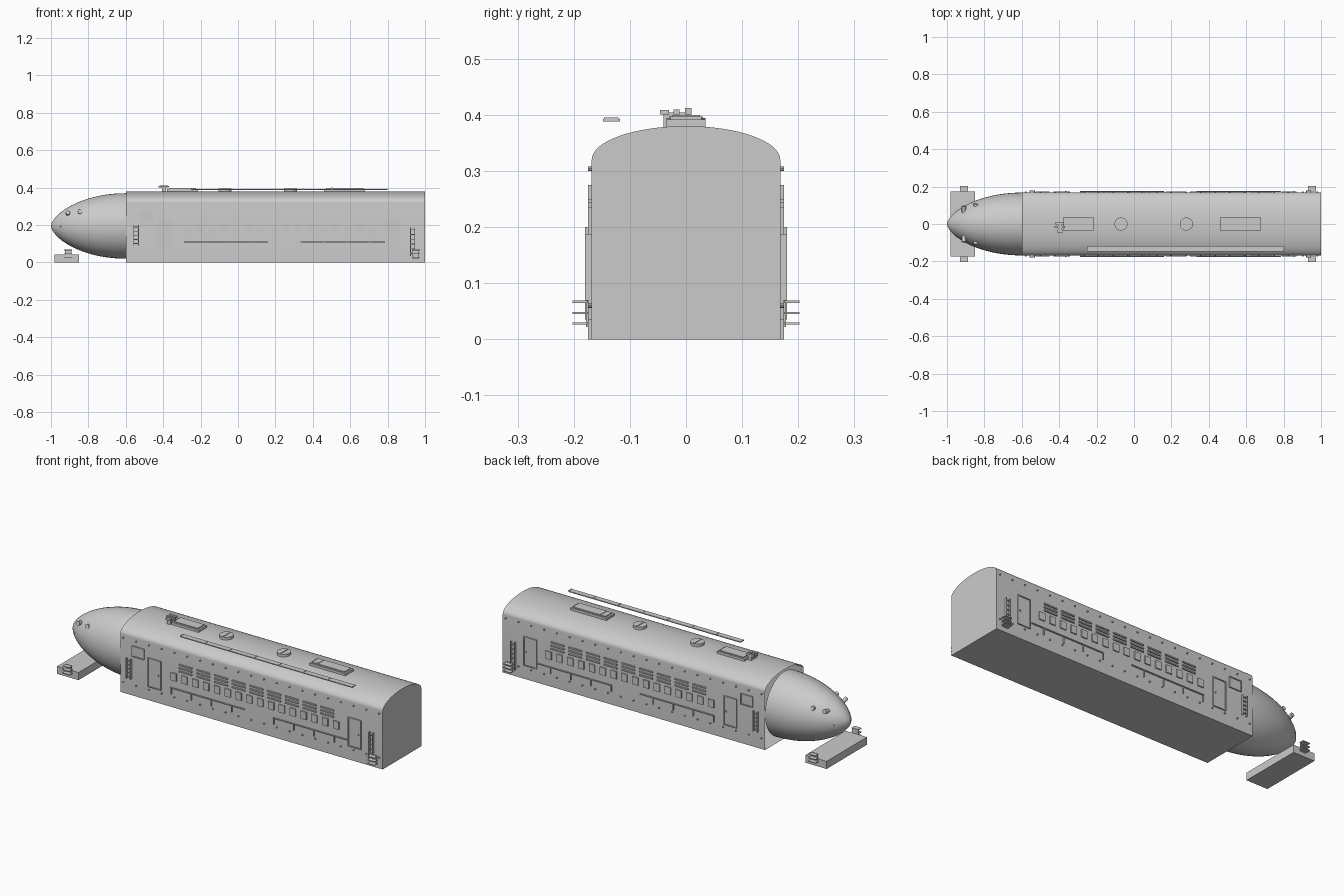
import bpy, bmesh, math
from mathutils import Matrix, Vector

if "Cube" in bpy.data.objects:
    bpy.data.objects.remove(bpy.data.objects["Cube"])

grey = bpy.data.materials.new("plain grey")
grey.diffuse_color = (0.6, 0.6, 0.6, 1)
grey.use_nodes = True
grey.node_tree.nodes["Principled BSDF"].inputs["Base Color"].default_value = grey.diffuse_color
W = 0.168          # half width of the body
SIDES = (-1, 1)


def finish(name, bm, smooth=False):
    bmesh.ops.recalc_face_normals(bm, faces=bm.faces)
    me = bpy.data.meshes.new(name)
    bm.to_mesh(me)
    bm.free()
    me.materials.append(grey)
    ob = bpy.data.objects.new(name, me)
    bpy.context.collection.objects.link(ob)
    if smooth:
        bpy.ops.object.select_all(action='DESELECT')
        ob.select_set(True)
        bpy.context.view_layer.objects.active = ob
        bpy.ops.object.shade_smooth_by_angle(angle=math.radians(35))
    return ob


def boxes(name, spans):
    """Each span is x0, x1, y0, y1, z0, z1."""
    bm = bmesh.new()
    for x0, x1, y0, y1, z0, z1 in spans:
        m = Matrix.Translation(((x0 + x1) / 2, (y0 + y1) / 2, (z0 + z1) / 2))
        m = m @ Matrix.Diagonal((x1 - x0, abs(y1 - y0), z1 - z0, 1))
        bmesh.ops.create_cube(bm, size=1, matrix=m)
    return finish(name, bm)


def side_boxes(name, spans):
    """x0, x1, z0, z1, inner and outer distance from the wall, on both sides."""
    boxes(name, [(x0, x1, s * (W + a), s * (W + b), z0, z1)
                 for s in SIDES for x0, x1, z0, z1, a, b in spans])


def cylinders(name, items, segs=16):
    """Each item is centre, axis, radius, length."""
    bm = bmesh.new()
    for c, axis, r, length in items:
        rot = Vector((0, 0, 1)).rotation_difference(Vector(axis)).to_matrix().to_4x4()
        bmesh.ops.create_cone(bm, cap_ends=True, segments=segs, radius1=r, radius2=r,
                              depth=length, matrix=Matrix.Translation(c) @ rot)
    return finish(name, bm, True)


# Body: arched section swept along x, open where the nose enters
section = [(-W, 0)]
for i in range(33):
    a = math.pi * (1 - i / 32)
    section.append((W * math.cos(a), 0.32 + 0.06 * math.sin(a)))
section.append((W, 0))
bm = bmesh.new()
front = [bm.verts.new((-0.6, y, z)) for y, z in section]
back = [bm.verts.new((1, y, z)) for y, z in section]
n = len(section)
for i in range(n):
    j = (i + 1) % n
    bm.faces.new((front[i], front[j], back[j], back[i]))
bm.faces.new(back)
finish("body", bm, True)


# Nose: pointed bullet shape
def nose_scale(t):
    return (1 - (1 - t) ** 2) ** 0.62


bm = bmesh.new()
segs, steps = 48, 20
tip = bm.verts.new((-1, 0, 0.195))
prev = None
for k in range(1, steps + 1):
    t = (k / steps) ** 1.6
    f = nose_scale(t)
    ring = [bm.verts.new((-1 + 0.4 * t, W * f * math.cos(math.tau * i / segs),
                          0.195 + 0.175 * f * math.sin(math.tau * i / segs)))
            for i in range(segs)]
    for i in range(segs):
        j = (i + 1) % segs
        if prev:
            bm.faces.new((prev[i], prev[j], ring[j], ring[i]))
        else:
            bm.faces.new((tip, ring[j], ring[i]))
    prev = ring
bm.faces.new(prev)
finish("nose", bm, True)

# Lamps on the nose
lamps = []
for s in SIDES:
    lamps.append(((-0.91, s * 0.078, 0.262), (0, s, 0.25), 0.011, 0.036))
    lamps.append(((-0.845, s * 0.092, 0.268), (0, s, 0.25), 0.012, 0.036))
    lamps.append(((-0.945, s * 0.06, 0.192), (0, s, 0), 0.006, 0.02))
cylinders("nose_lamps", lamps)

# Front platform
boxes("front_platform", [(-0.98, -0.85, -0.175, 0.175, 0, 0.042)])

# Steps at both ends
steps_list = []
for x0 in (-0.93, 0.93):
    for z in (0.028, 0.047, 0.067):
        steps_list.append((x0, x0 + 0.043, z - 0.002, z + 0.002, 0.007, 0.034))
    steps_list.append((x0 + 0.004, x0 + 0.039, 0.022, 0.07, 0.006, 0.01))
side_boxes("boarding_steps", steps_list)


# Ladders
def ladder(x0, x1, z0, z1, rungs):
    out = [(x - 0.002, x + 0.002, z0, z1, 0, 0.012) for x in (x0, x1)]
    for i in range(rungs):
        z = z0 + (z1 - z0) * (i + 0.5) / rungs
        out.append((x0, x1, z - 0.002, z + 0.002, 0.006, 0.011))
    return out


side_boxes("ladders", ladder(-0.558, -0.532, 0.09, 0.2, 5) + ladder(0.922, 0.945, 0.035, 0.188, 6))

# Handrails with posts
rails = []
for x0 in (-0.29, 0.335):
    rails.append((x0, x0 + 0.45, 0.106, 0.111, 0.003, 0.009))
    for i in range(4):
        x = x0 + 0.002 + 0.123 * i
        rails.append((x - 0.002, x + 0.002, 0.072, 0.108, 0, 0.007))
side_boxes("handrails", rails)

# Doors and end windows: frame strips around a thin panel
frames, panels, knobs = [], [], []
for x0, x1, z0, z1 in ((-0.43, -0.35, 0.075, 0.235), (0.79, 0.87, 0.075, 0.235),
                       (-0.527, -0.452, 0.215, 0.275)):
    w = 0.005
    frames += [(x0, x0 + w, z0, z1, 0, 0.007), (x1 - w, x1, z0, z1, 0, 0.007),
               (x0, x1, z0, z0 + w, 0, 0.007), (x0, x1, z1 - w, z1, 0, 0.007)]
    panels.append((x0, x1, z0, z1, 0, 0.003))
    if z0 < 0.1:
        knobs.append((x1 - 0.018, x1 - 0.012, 0.148, 0.156, 0, 0.008))
side_boxes("door_frames", frames)
side_boxes("door_panels", panels)
side_boxes("door_handles", knobs)

# Row of small windows and louvre slats above
side_boxes("windows", [(-0.29 + 0.066 * i, -0.255 + 0.066 * i, 0.15, 0.192, 0, 0.006)
                       for i in range(16)])
side_boxes("louvres", [(-0.24 + 0.108 * i, -0.16 + 0.108 * i, z, z + 0.007, 0, 0.007)
                       for i in range(9) for z in (0.207, 0.225, 0.243)])

# Rivets
cylinders("rivets", [((-0.58 + 0.078 * i, s * (W + 0.003), z), (0, s, 0), 0.004, 0.008)
                     for i in range(21) for s in SIDES for z in (0.06, 0.304)], 8)

# Roof hatches, round vents, horn and walkway
boxes("roof_hatches", [(-0.38, -0.215, -0.035, 0.035, 0.374, 0.392),
                       (-0.37, -0.225, -0.028, 0.028, 0.392, 0.397),
                       (0.46, 0.68, -0.035, 0.035, 0.374, 0.392),
                       (0.47, 0.67, -0.028, 0.028, 0.392, 0.397),
                       (0.5, 0.508, -0.025, 0.025, 0.396, 0.4)])
cylinders("roof_vents", [((x, 0, 0.385), (0, 0, 1), 0.035, 0.018) for x in (-0.07, 0.28)], 32)
boxes("roof_vent_bars", [(x - 0.004, x + 0.004, -0.03, 0.03, 0.392, 0.397) for x in (-0.07, 0.28)])
boxes("roof_horn", [(-0.405, -0.385, -0.04, 0.01, 0.376, 0.404),
                    (-0.425, -0.37, -0.022, -0.012, 0.401, 0.41),
                    (-0.42, -0.375, -0.002, 0.01, 0.401, 0.412),
                    (-0.41, -0.38, -0.046, -0.03, 0.401, 0.409)])
boxes("roof_walkway", [(-0.25, 0.8, -0.148, -0.118, 0.388, 0.393)]
      + [(-0.25 + 0.15 * i - 0.002, -0.25 + 0.15 * i + 0.002, -0.146, -0.12, 0.392, 0.395)
         for i in range(8)])
